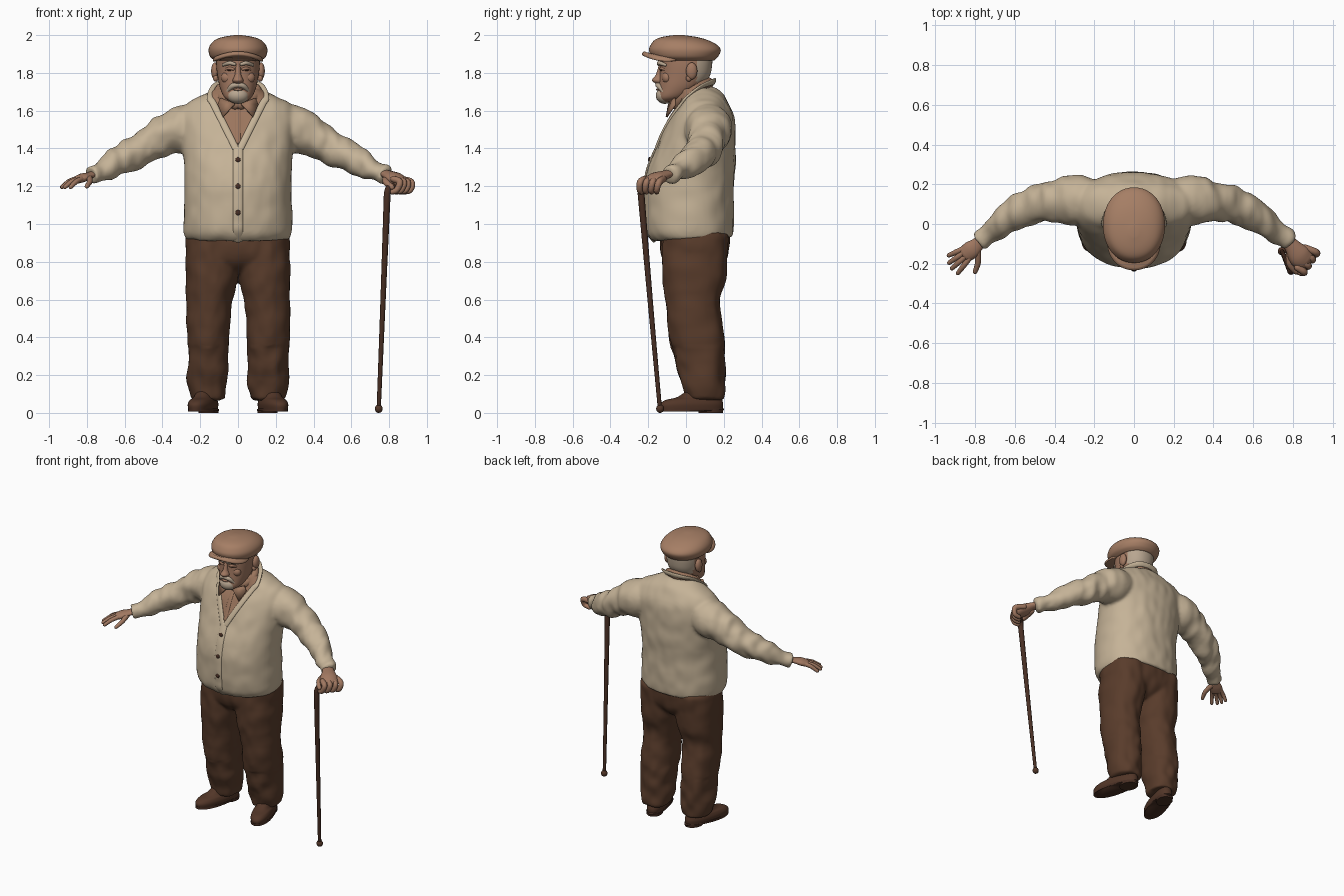
import bpy, bmesh, math
from mathutils import Vector, noise
from mathutils.bvhtree import BVHTree

if "Cube" in bpy.data.objects:
    bpy.data.objects.remove(bpy.data.objects["Cube"])
made = []


def material(name, *rgb):
    m = bpy.data.materials.new(name)
    m.use_nodes = True
    m.diffuse_color = (*rgb, 1)
    m.node_tree.nodes["Principled BSDF"].inputs["Base Color"].default_value = (*rgb, 1)
    return m


knit = material("cream_knit", .56, .45, .31)
brown = material("brown_cloth", .10, .045, .024)
skin = material("skin", .36, .19, .12)
tan = material("tan_cap", .38, .21, .13)
linen = material("shirt_linen", .33, .18, .11)
grey = material("grey_hair", .48, .38, .28)
wood = material("dark_wood", .065, .028, .017)
leather = material("shoe_leather", .085, .037, .021)


def finish(name, bm, *mats):
    mesh = bpy.data.meshes.new(name)
    bmesh.ops.recalc_face_normals(bm, faces=bm.faces)
    bm.to_mesh(mesh)
    bm.free()
    for m in mats:
        mesh.materials.append(m)
    obj = bpy.data.objects.new(name, mesh)
    bpy.context.collection.objects.link(obj)
    made.append(obj)
    return obj


def smooth_path(points, k):
    """Catmull-Rom interpolation of tuples of any length."""
    ends = [points[0], *points, points[-1]]
    out = []
    for a, b, c, d in zip(ends, ends[1:], ends[2:], ends[3:]):
        for j in range(k):
            t = j / k
            out.append([q + t / 2 * (r - p + t * (2*p - 5*q + 4*r - s + t * (3*q - p - 3*r + s)))
                        for p, q, r, s in zip(a, b, c, d)])
    return out + [list(points[-1])]


def skin_rings(name, rings, mat):
    bm = bmesh.new()
    loops = [[bm.verts.new(p) for p in ring] for ring in rings]
    n = len(loops[0])
    for low, high in zip(loops, loops[1:]):
        for i in range(n):
            bm.faces.new((low[i], low[(i + 1) % n], high[(i + 1) % n], high[i]))
    bm.faces.new(loops[0][::-1])
    bm.faces.new(loops[-1])
    return finish(name, bm, mat)


def loft(name, rows, mat, x=0, n=48, power=2.0, tilt=0, k=5):
    """Stack horizontal rings; each row is height, centre y, half width, half depth."""
    def edge(v):
        return math.copysign(abs(v) ** (2 / power), v)
    rings = []
    for z, cy, rx, ry in smooth_path(rows, k):
        ring = []
        for i in range(n):
            a = math.tau * i / n
            dy = ry * edge(math.sin(a))
            ring.append((x + rx * edge(math.cos(a)), cy + dy, z + tilt * dy))
        rings.append(ring)
    return skin_rings(name, rings, mat)


def tube(name, points, mat, flat=1.0, up=(0, 0, 1), n=16, k=5, rounded=True):
    """Sweep an ellipse along x, y, z, radius points; flat squeezes it along up."""
    path = [(Vector(p[:3]), p[3]) for p in smooth_path(points, k)]
    dirs = [(path[min(i + 1, len(path) - 1)][0] - path[max(i - 1, 0)][0]).normalized()
            for i in range(len(path))]
    stations = [(p, r, d) for (p, r), d in zip(path, dirs)]
    if rounded:
        for at, sign in ((0, -1), (-1, 1)):
            p, r, d = stations[at]
            for deg in (30, 60, 82):
                a = math.radians(deg)
                cap = (p + sign * d * r * flat * math.sin(a), r * math.cos(a), d)
                stations.insert(0 if sign < 0 else len(stations), cap)
    rings = []
    for p, r, d in stations:
        side = d.cross(Vector(up)).normalized()
        top = side.cross(d)
        rings.append([p + r * (side * math.cos(math.tau * i / n)
                               + top * flat * math.sin(math.tau * i / n)) for i in range(n)])
    return skin_rings(name, rings, mat)


def ball(name, centre, size, mat):
    bm = bmesh.new()
    bmesh.ops.create_uvsphere(bm, u_segments=24, v_segments=14, radius=1)
    for v in bm.verts:
        v.co = Vector(c + s * q for c, s, q in zip(centre, size, v.co))
    return finish(name, bm, mat)


def fuse(parts, amount):
    """Merge closed parts into one softened cloth surface with folds."""
    bm = bmesh.new()
    for part in parts:
        bm.from_mesh(part.data)
        made.remove(part)
        bpy.data.objects.remove(part)
    obj = finish("fused_helper", bm)
    remesh = obj.modifiers.new("merge", "REMESH")
    remesh.mode, remesh.voxel_size = "VOXEL", .011
    soft = obj.modifiers.new("soften", "SMOOTH")
    soft.iterations = 6
    bpy.context.view_layer.update()
    mesh = bpy.data.meshes.new_from_object(obj.evaluated_get(bpy.context.evaluated_depsgraph_get()))
    bm = bmesh.new()
    bm.from_mesh(mesh)
    made.remove(obj)
    bpy.data.objects.remove(obj)
    bm.normal_update()
    for v, nrm in [(v, v.normal.copy()) for v in bm.verts]:
        v.co += nrm * amount(v.co) * noise.noise(Vector((v.co.x * 17, v.co.y * 7, v.co.z * 11)))
    return bm


# Cardigan: body and both sleeves in one surface
parts = [loft("body", [(.92, .035, .272, .212), (.97, .02, .288, .233), (1.1, .015, .285, .238),
                       (1.2, .015, .282, .238), (1.3, .03, .285, .232), (1.4, .05, .295, .212),
                       (1.5, .07, .302, .192), (1.58, .085, .305, .165), (1.64, .09, .27, .13),
                       (1.685, .08, .18, .112), (1.72, .055, .115, .095)],
              knit, n=64, power=2.2, tilt=.05)]
for s in (1, -1):
    parts.append(tube("sleeve", [(s*.2, .11, 1.53, .11), (s*.3, .12, 1.5, .128), (s*.4, .115, 1.46, .104),
                                 (s*.5, .095, 1.4, .092), (s*.6, .05, 1.35, .083),
                                 (s*.69, -.015, 1.3, .064), (s*.73, -.05, 1.28, .054),
                                 (s*.78, -.087, 1.258, .05)], knit, n=32, rounded=False))
bm = fuse(parts, lambda p: .005 + .011 * min(1, max(0, (abs(p.x) - .28) * 8)))
# Neckline: cut the V and give its inside the shirt colour
for s in (1, -1):
    bmesh.ops.bisect_plane(bm, geom=bm.verts[:] + bm.edges[:] + bm.faces[:],
                           plane_co=(0, 0, 1.4), plane_no=(1, 0, -s * .5))
for f in bm.faces:
    c = f.calc_center_median()
    f.material_index = int(c.y < .05 and abs(c.x) < .5 * (c.z - 1.4))
bm.normal_update()
surface = BVHTree.FromBMesh(bm)
finish("cardigan", bm, knit, linen)


def front(x, z, gap=0.0):
    hit = surface.ray_cast(Vector((x, -1, z)), Vector((0, 1, 0)))[0]
    return (x, (hit.y if hit else .02) - gap, z)


# Knitted front bands, shirt placket and buttons
for s in (1, -1):
    pts = [(*front(s * .5 * (z - 1.4) + s * .012, z), .018) for z in (1.4, 1.46, 1.52, 1.58, 1.64, 1.67)]
    pts += [(s * .125, .075, 1.725, .018), (s * .07, .135, 1.75, .018), (0, .15, 1.755, .018)]
    tube("neck_band", pts, knit, flat=.45, up=(0, -1, .3))
tube("button_band", [(*front(0, .91 + i * .055), .026) for i in range(10)], knit, flat=.3, up=(0, -1, 0))
tube("shirt_placket", [(*front(0, z), .014) for z in (1.43, 1.5, 1.56, 1.62)], linen, flat=.3, up=(0, -1, 0))
for z in (1.06, 1.2, 1.34):
    ball("cardigan_button", front(0, z, .008), (.014, .007, .014), wood)

# Shirt collar: standing ring and two folded points
tube("collar_ring", [(s * x, y, z, .026) for s, x, y, z in
                     [(1, .015, -.05, 1.635), (1, .085, 0, 1.67), (1, .095, .06, 1.71), (1, 0, .12, 1.745),
                      (-1, .095, .06, 1.71), (-1, .085, 0, 1.67), (-1, .015, -.05, 1.635)]],
     linen, flat=1.2)
for s in (1, -1):
    bm = bmesh.new()
    corners = [front(s * x, z, gap) for x, z, gap in
               [(.014, 1.635, .045), (.09, 1.665, .03), (.105, 1.63, .02), (.078, 1.565, .016)]]
    flap = bm.faces.new([bm.verts.new(c) for c in corners])
    finish("collar_point", bm, linen).modifiers.new("thick", "SOLIDIFY").thickness = .01

# Trousers: hips and legs in one surface
parts = [loft("hips", [(.96, .05, .272, .185), (.84, .045, .274, .178), (.78, .045, .2, .14),
                       (.74, .045, .08, .08)], brown, power=2.4)]
for s in (1, -1):
    parts.append(loft("leg", [(.94, .05, .135, .175), (.72, .043, .138, .168), (.58, .035, .121, .142),
                              (.4, .058, .112, .146), (.2, .085, .107, .122), (.12, .095, .1, .11),
                              (.07, .1, .092, .1)], brown, x=s * .158, power=2.2))
    for v in parts[-1].data.vertices:
        v.co.x -= s * .02 * min(1, max(0, (v.co.z - .5) * 4))
finish("trousers", fuse(parts, lambda p: .013 if p.z < .35 else .008), brown)

# Shoes with soles and heels, toes turned out
for s in (1, -1):
    shoe = [loft("shoe", [(.015, 0, .06, .168), (.045, 0, .064, .172), (.068, .012, .058, .155),
                          (.085, .045, .05, .12), (.13, .075, .045, .085)], leather, power=2.3),
            loft("sole", [(.008, -.04, .063, .132), (.012, 0, .065, .174), (.024, 0, .065, .174)], wood, k=2),
            loft("heel", [(0, .105, .052, .066), (.02, .105, .054, .068)], wood, k=2)]
    for part in shoe:
        part.location = (s * .185, .03, 0)
        part.rotation_euler.z = s * math.radians(16)

# Head with grey hair behind the ears
head = loft("head", [(1.645, -.1, .035, .035), (1.67, -.075, .072, .075), (1.72, -.035, .095, .11),
                     (1.78, -.008, .108, .132), (1.84, 0, .115, .138), (1.9, 0, .115, .14)], skin, power=2.2)
head.data.materials.append(grey)
for f in head.data.polygons:
    f.material_index = int(f.center.y > .055 and f.center.z > 1.73)
tube("neck", [(0, .06, 1.6, .08), (0, .045, 1.7, .085), (0, .025, 1.8, .085)], skin, up=(0, 1, 0), n=32)
loft("nose", [(1.84, -.132, .012, .012), (1.79, -.138, .017, .022), (1.762, -.144, .029, .036),
              (1.745, -.138, .022, .026)], skin, n=20)
ball("beard", (0, -.112, 1.68), (.058, .048, .044), grey)
ball("lower_lip", (0, -.148, 1.712), (.026, .01, .007), skin)
for s in (1, -1):
    tube("moustache", [(0, -.15, 1.737, .013), (s*.03, -.143, 1.73, .014), (s*.055, -.118, 1.7, .009)], grey)
    tube("eyebrow", [(s*.018, -.145, 1.846, .009), (s*.045, -.14, 1.852, .011), (s*.078, -.11, 1.842, .008)], grey)
    tube("eyelid", [(s*.024, -.134, 1.82, .007), (s*.045, -.128, 1.823, .009), (s*.066, -.112, 1.818, .006)], skin)
    ball("eye", (s * .044, -.13, 1.815), (.014, .007, .005), leather)
    ball("cheek", (s * .056, -.1, 1.775), (.034, .027, .032), skin)
    ball("ear", (s * .122, .03, 1.81), (.02, .03, .045), skin)
    ball("ear_lobe", (s * .118, .015, 1.772), (.014, .016, .018), skin)

# Flat cap with a drooping brim
loft("cap_crown", [(1.865, 0, .122, .148), (1.885, -.006, .147, .175), (1.92, -.006, .156, .19),
                   (1.95, -.012, .146, .174), (1.975, -.027, .12, .138), (1.99, -.035, .08, .092),
                   (2.0, -.04, .02, .025)], tan, power=2.1)
brim = loft("cap_brim", [(1.888, -.1, .12, .12), (1.894, -.1, .132, .132), (1.906, -.1, .132, .132),
                         (1.914, -.1, .12, .12)], tan, k=3)
for v in brim.data.vertices:
    v.co.z -= 1.9 * v.co.x ** 2

# Open hand on the right
tube("right_palm", [(-.75, -.065, 1.272, .032), (-.785, -.1, 1.258, .034), (-.82, -.13, 1.246, .045),
                    (-.848, -.152, 1.235, .042)], skin, flat=.5)
for bx, by, tx, ty in [(.828, .172, .886, .247), (.845, .16, .916, .223),
                       (.858, .145, .93, .195), (.86, .125, .932, .158)]:
    tube("right_finger", [(-bx, -by, 1.238, .014), (-(bx + tx) / 2, -(by + ty) / 2, 1.224, .0135),
                          (-tx, -ty, 1.196, .011)], skin, n=12)
tube("right_thumb", [(-.79, -.12, 1.25, .018), (-.785, -.19, 1.225, .015), (-.8, -.24, 1.2, .012)], skin, n=12)

# Left hand closed over the cane
tube("left_palm", [(.75, -.065, 1.27, .036), (.79, -.105, 1.262, .038), (.83, -.155, 1.24, .058),
                   (.858, -.18, 1.222, .058)], skin, flat=.6)
for i in range(4):
    tube("left_finger", [(.86 - .012*i, -.12 - .033*i, 1.238, .018), (.917 - .02*i, -.143 - .033*i, 1.222, .018),
                         (.912 - .024*i, -.155 - .03*i, 1.18, .016), (.875 - .02*i, -.155 - .027*i, 1.17, .014)],
         skin, n=12, up=(.4, 1, .2))
tube("left_thumb", [(.785, -.13, 1.24, .02), (.785, -.2, 1.22, .018), (.815, -.24, 1.195, .014)], skin, n=12)

# Walking cane
tube("cane_shaft", [(.745, -.138, .02, .011), (.768, -.19, .6, .014), (.79, -.238, 1.16, .018)],
     wood, up=(0, 1, 0))
tube("cane_handle", [(.79, -.238, 1.16, .018), (.805, -.225, 1.195, .019), (.86, -.18, 1.2, .018)],
     wood, up=(0, 1, .3))
ball("cane_tip", (.745, -.137, .022), (.021, .021, .022), leather)

# Smooth shading with sharp edges kept
bpy.ops.object.select_all(action="DESELECT")
for obj in made:
    obj.select_set(True)
bpy.context.view_layer.objects.active = made[0]
bpy.ops.object.shade_smooth_by_angle(angle=math.radians(50))
